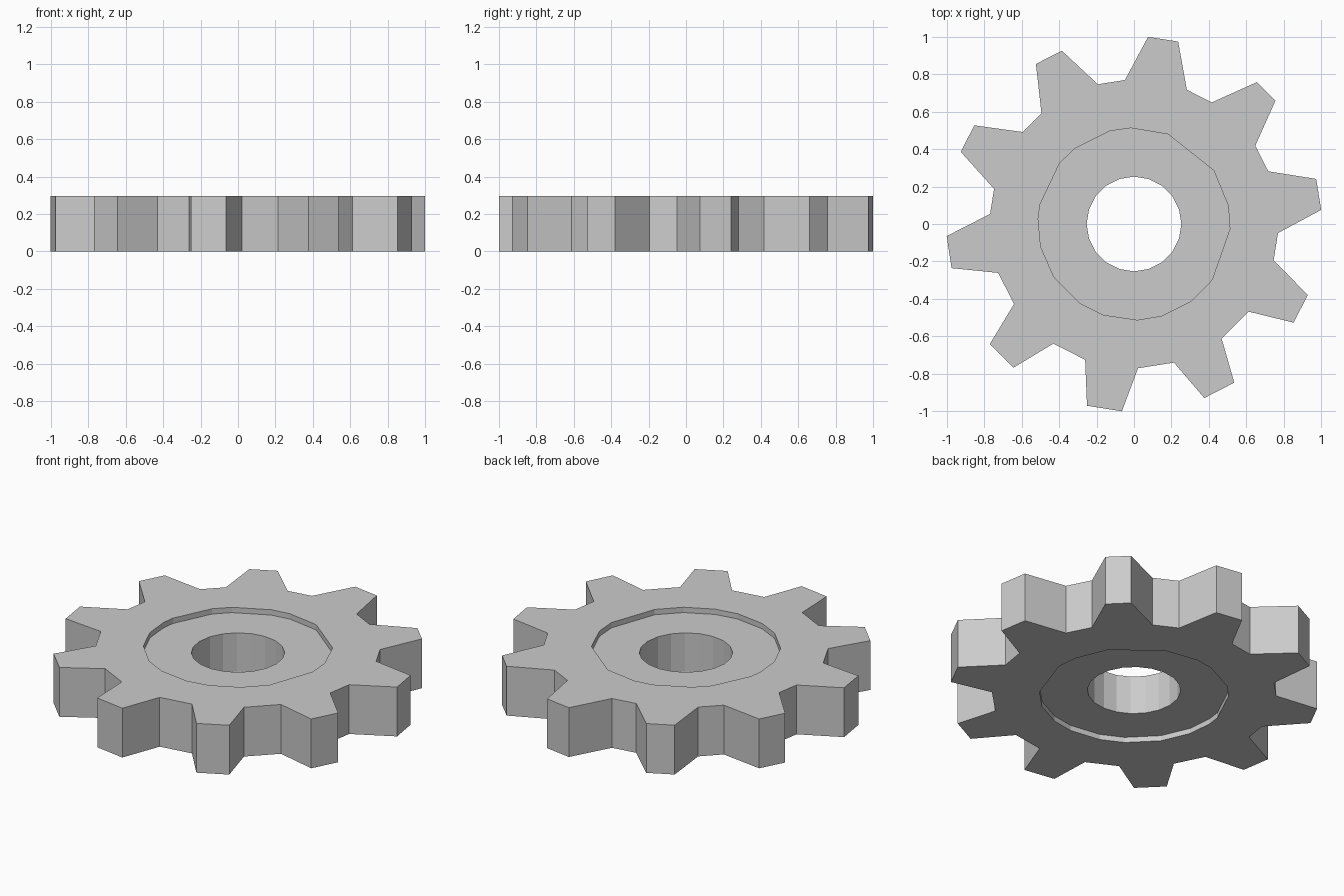
import bpy, bmesh
from math import radians, sin, cos

if "Cube" in bpy.data.objects:
    bpy.data.objects.remove(bpy.data.objects["Cube"])

THICK, RECESS = 0.295, 0.032
TIP_R, ROOT_R, RING_R, BORE_R = 1.003, 0.771, 0.513, 0.253

# Slightly worn teeth, clockwise: root, tip, tip, root angles in degrees
teeth = [
    (93.6, 85.7, 76.4, 68.5), (57.4, 49.1, 41.1, 32.8),
    (21.4, 13.9, 4.3, -3.6), (-14.6, -22.2, -31.7, -37.4),
    (-52.6, -57.7, -68.0, -73.9), (-88.4, -93.7, -104.5, -109.8),
    (-124.0, -130.0, -140.2, -146.3), (-160.2, -166.4, -176.3, -184.0),
    (-194.1, -202.6, -211.7, -219.6), (-230.1, -238.5, -247.4, -255.5)]
# Uneven facets of the recess rim
ring_angles = [104.5, 91.8, 69.3, 34, 11, -3, -35.7, -53.5, -73, -88, -108.8,
               -124.4, -146.6, -166.4, -183, -191.6, -219.1, -231.3]


def polar(r, a):
    return r * cos(radians(a)), r * sin(radians(a))


outline = [polar(r, a) for t in teeth
           for r, a in zip((ROOT_R, TIP_R, TIP_R, ROOT_R), t)]
ring = [polar(RING_R, a) for a in ring_angles]
bore = [polar(BORE_R, 90 - 18 * i) for i in range(20)]

bm = bmesh.new()


def loop(points, z):
    verts = [bm.verts.new((x, y, z)) for x, y in points]
    edges = [bm.edges.new((verts[i - 1], verts[i])) for i in range(len(verts))]
    return verts, edges


def wall(points, z0, z1):
    low, high = loop(points, z0), loop(points, z1)
    a, b = low[0], high[0]
    for i in range(len(a)):
        bm.faces.new((a[i - 1], a[i], b[i], b[i - 1]))
    return low[1], high[1]


def cap(*loops):
    bmesh.ops.triangle_fill(bm, use_beauty=True, use_dissolve=False,
                            edges=[e for l in loops for e in l])


# Toothed rim, recess steps on both sides, and bore
rim_low, rim_high = wall(outline, 0, THICK)
step_low, floor_low = wall(ring, 0, RECESS)
floor_high, step_high = wall(ring, THICK - RECESS, THICK)
bore_low, bore_high = wall(bore, RECESS, THICK - RECESS)

# Flat rings closing the body
cap(rim_low, step_low)
cap(rim_high, step_high)
cap(floor_low, bore_low)
cap(floor_high, bore_high)
bmesh.ops.recalc_face_normals(bm, faces=bm.faces[:])

mesh = bpy.data.meshes.new("gear_wheel")
bm.to_mesh(mesh)
bm.free()
bpy.context.collection.objects.link(bpy.data.objects.new("gear_wheel", mesh))
